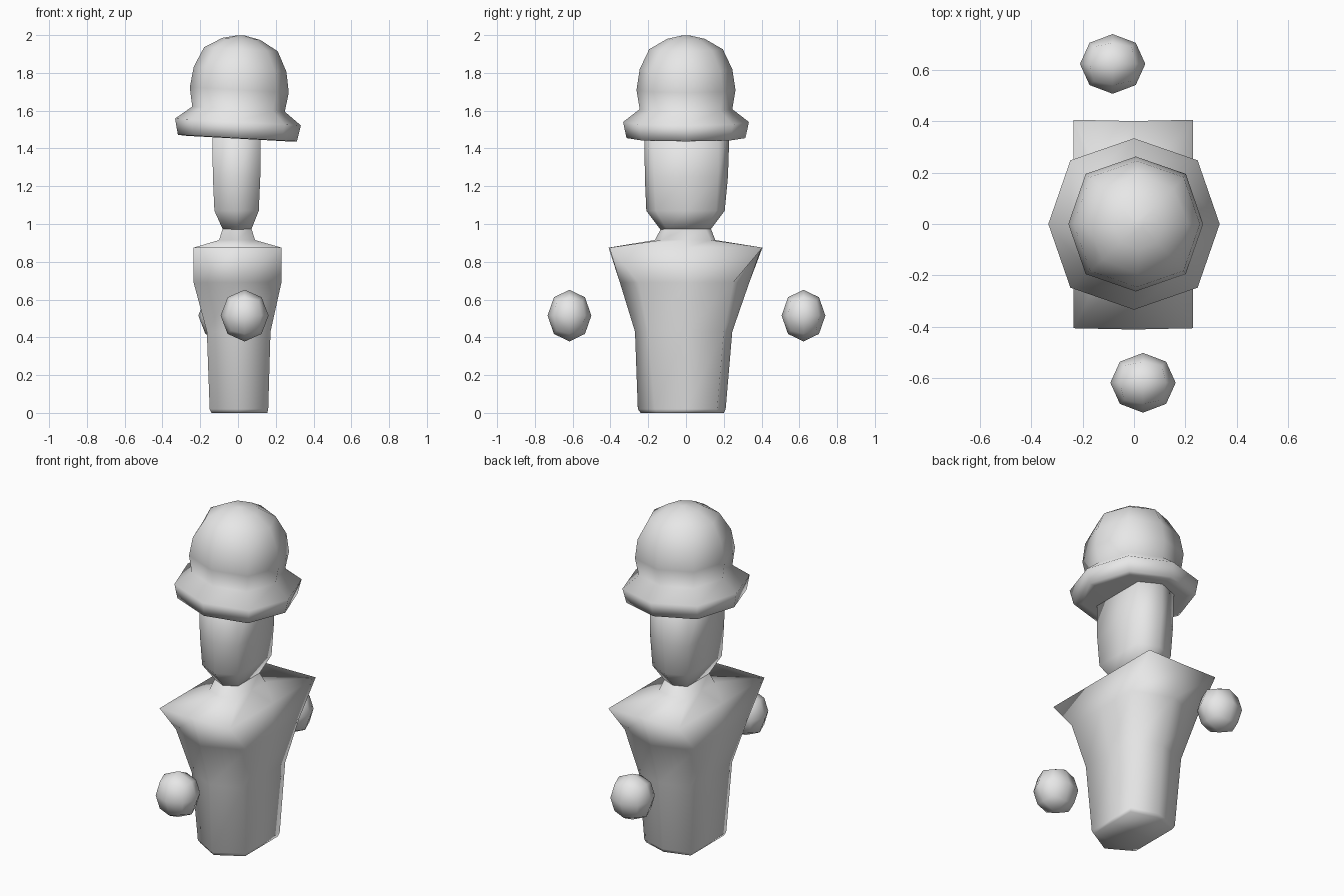
import bpy, bmesh, math
from mathutils import Vector

if "Cube" in bpy.data.objects:
    bpy.data.objects.remove(bpy.data.objects["Cube"])

grey = bpy.data.materials.new("plain_grey")
grey.diffuse_color = (0.8, 0.8, 0.8, 1)
grey.use_nodes = True
grey.node_tree.nodes["Principled BSDF"].inputs["Base Color"].default_value = grey.diffuse_color


def finish(name, bm):
    bmesh.ops.recalc_face_normals(bm, faces=bm.faces)
    for f in bm.faces:
        f.smooth = True
    me = bpy.data.meshes.new(name)
    bm.to_mesh(me)
    bm.free()
    me.materials.append(grey)
    ob = bpy.data.objects.new(name, me)
    bpy.context.collection.objects.link(ob)
    return ob


def loft(name, rings):
    """Skin a list of equal-length point rings and cap both ends."""
    bm = bmesh.new()
    rows = [[bm.verts.new(p) for p in r] for r in rings]
    n = len(rows[0])
    for a, b in zip(rows, rows[1:]):
        for i in range(n):
            j = (i + 1) % n
            bm.faces.new((a[i], a[j], b[j], b[i]))
    bm.faces.new(rows[0])
    bm.faces.new(rows[-1])
    return finish(name, bm)


def section(z, left, right, corner, front, back):
    """Section with four corners and pointed front, back and side midpoints."""
    mid = (left + right) / 2
    return [(mid, front, z), (right, -corner, z), (right, 0, z), (right, corner, z),
            (mid, back, z), (left, corner, z), (left, 0, z), (left, -corner, z)]


# Torso with wide shoulders and a short neck
loft("torso", [section(*s) for s in (
    (0.00, -0.14, 0.155, 0.155, -0.24, 0.20),
    (0.02, -0.15, 0.16, 0.165, -0.255, 0.21),
    (0.43, -0.165, 0.172, 0.20, -0.27, 0.245),
    (0.69, -0.235, 0.23, 0.25, -0.35, 0.335),
    (0.875, -0.235, 0.23, 0.405, -0.41, 0.40),
    (0.915, -0.10, 0.09, 0.13, -0.165, 0.155),
    (0.98, -0.08, 0.07, 0.10, -0.13, 0.13))])

# Narrow head
loft("head", [section(*s) for s in (
    (0.97, -0.08, 0.07, 0.10, -0.135, 0.13),
    (1.07, -0.125, 0.11, 0.16, -0.21, 0.205),
    (1.25, -0.133, 0.118, 0.17, -0.218, 0.222),
    (1.55, -0.137, 0.118, 0.175, -0.22, 0.232))])

# Tilted hat: eight-sided brim and domed crown
hat = []
for z, r in ((1.452, 0.27), (1.455, 0.315), (1.54, 0.333), (1.608, 0.245), (1.71, 0.262),
             (1.82, 0.245), (1.925, 0.195), (1.98, 0.10), (1.998, 0.02)):
    ring = []
    for i in range(8):
        a = i * math.pi / 4
        k = r * (1.05 if i % 2 and z < 1.9 else 1)
        x, y = k * math.cos(a), k * math.sin(a)
        ring.append((x + 0.04 * (z - 1.54), y, z - 0.055 * x))
    hat.append(ring)
loft("hat", hat)

# Floating round hands, one in front and one behind
for name, centre in (("front_hand", (0.035, -0.617, 0.515)),
                     ("back_hand", (-0.083, 0.622, 0.515))):
    bm = bmesh.new()
    bmesh.ops.create_cube(bm, size=2)
    bmesh.ops.subdivide_edges(bm, edges=bm.edges[:], cuts=1, use_grid_fill=True)
    for v in bm.verts:
        d = v.co.normalized()
        v.co = Vector((d.x * 0.127, d.y * 0.116, d.z * 0.137)) + Vector(centre)
    finish(name, bm)
